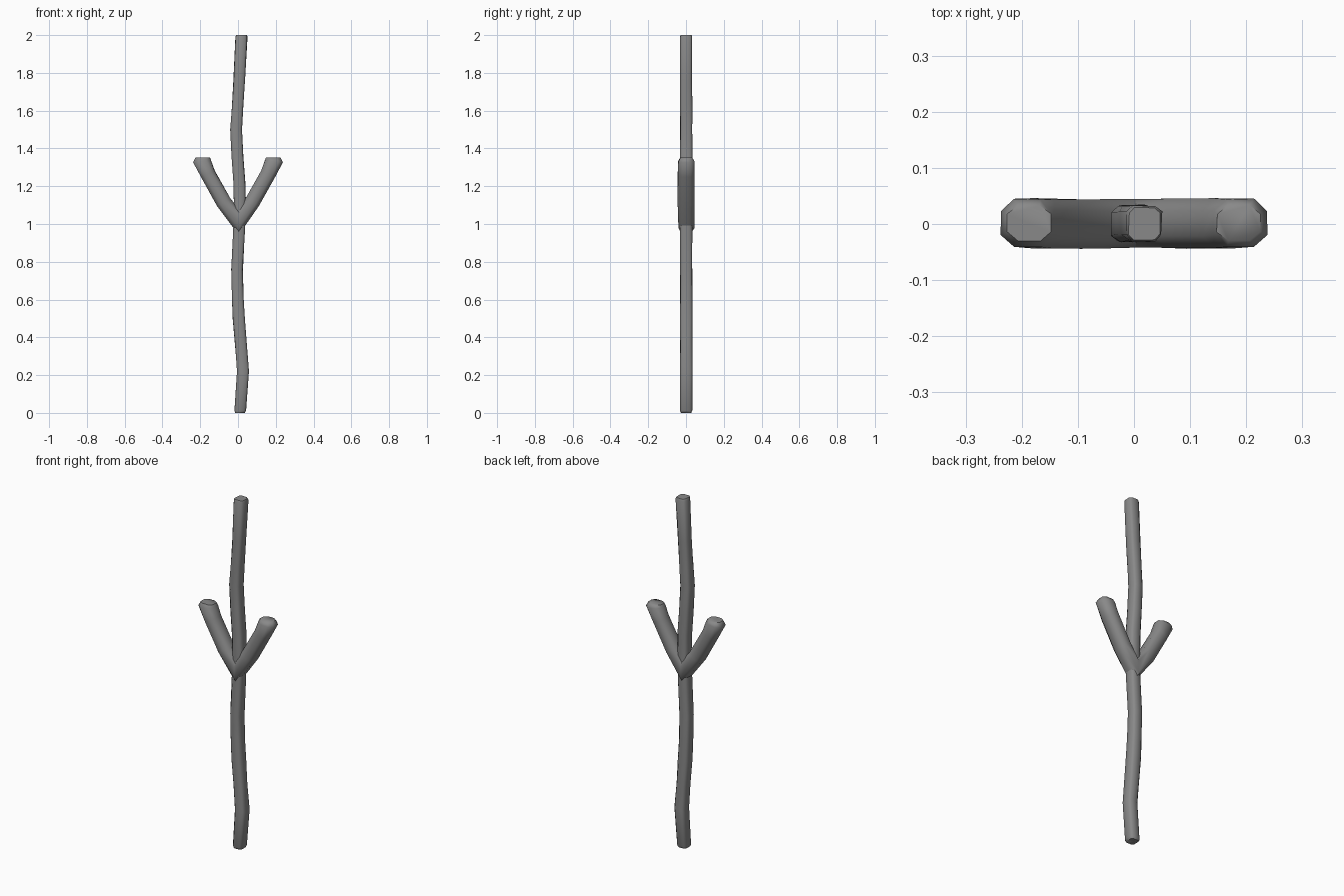
import bpy, bmesh, math, random
from mathutils import Vector

random.seed(4)
if "Cube" in bpy.data.objects:
    bpy.data.objects.remove(bpy.data.objects["Cube"])

# Single bark colour
bark = bpy.data.materials.new("grey_bark")
bark.use_nodes = True
colour = (0.25, 0.25, 0.25, 1)
bark.diffuse_color = colour
bark.node_tree.nodes["Principled BSDF"].inputs["Base Color"].default_value = colour


def section(chamfer):
    """Unit square outline with cut corners."""
    c = 1 - chamfer
    return [(1, -c), (1, c), (c, 1), (-c, 1), (-1, c), (-1, -c), (-c, -1), (c, -1)]


def sweep(name, rings, chamfer, wobble):
    """Skin rings of (x, y, z, half width, half depth, tilt in degrees)."""
    bm = bmesh.new()
    loops = []
    for x, y, z, w, d, tilt in rings:
        t = math.radians(tilt)
        u = Vector((math.cos(t), 0, math.sin(t)))
        loop = []
        for a, b in section(chamfer):
            k = 1 + random.uniform(-wobble, wobble)
            loop.append(bm.verts.new(Vector((x, y + b * d * k, z)) + u * a * w * k))
        loops.append(loop)
    for lo, hi in zip(loops, loops[1:]):
        for i in range(len(lo)):
            j = (i + 1) % len(lo)
            bm.faces.new((lo[i], lo[j], hi[j], hi[i]))
    bm.faces.new(loops[0][::-1])
    bm.faces.new(loops[-1])
    bmesh.ops.recalc_face_normals(bm, faces=bm.faces)
    mesh = bpy.data.meshes.new(name)
    bm.to_mesh(mesh)
    bm.free()
    mesh.materials.append(bark)
    obj = bpy.data.objects.new(name, mesh)
    bpy.context.collection.objects.link(obj)
    bpy.ops.object.select_all(action='DESELECT')
    obj.select_set(True)
    bpy.context.view_layer.objects.active = obj
    bpy.ops.object.shade_smooth_by_angle(angle=math.radians(60))
    return obj


# Crooked main stem: (height, sideways offset)
path = [(0.012, 0.011), (0.22, 0.026), (0.36, 0.015), (0.5, 0.004), (0.62, -0.002),
        (0.76, -0.005), (0.96, 0.006), (1.1, 0.01), (1.22, 0.008), (1.36, -0.002),
        (1.5, -0.009), (1.62, -0.002), (1.76, 0.007), (1.99, 0.018)]
stem = [(x, 0.001, z, 0.031, 0.032, 0) for z, x in path]
stem.insert(0, (0.011, 0.001, 0, 0.026, 0.027, 0))
stem.append((0.019, 0.001, 2, 0.028, 0.029, 0))
sweep("main_stem", stem, 0.35, 0.05)

# Forked pair of side branches, mitred at the middle
half = [(0.187, 0.002, 1.351, 0.039, 0.032, 0),
        (0.190, 0.002, 1.332, 0.047, 0.042, -6),
        (0.160, 0.001, 1.265, 0.040, 0.044, -25),
        (0.075, 0.001, 1.115, 0.040, 0.044, -29)]
left = half
right = [(-x, y, z, w, d, 180 - t) for x, y, z, w, d, t in half]
middle = [(0.004, 0.001, 1.012, 0.068, 0.042, -90)]
sweep("forked_branches", left + middle + right[::-1], 0.5, 0.03)
